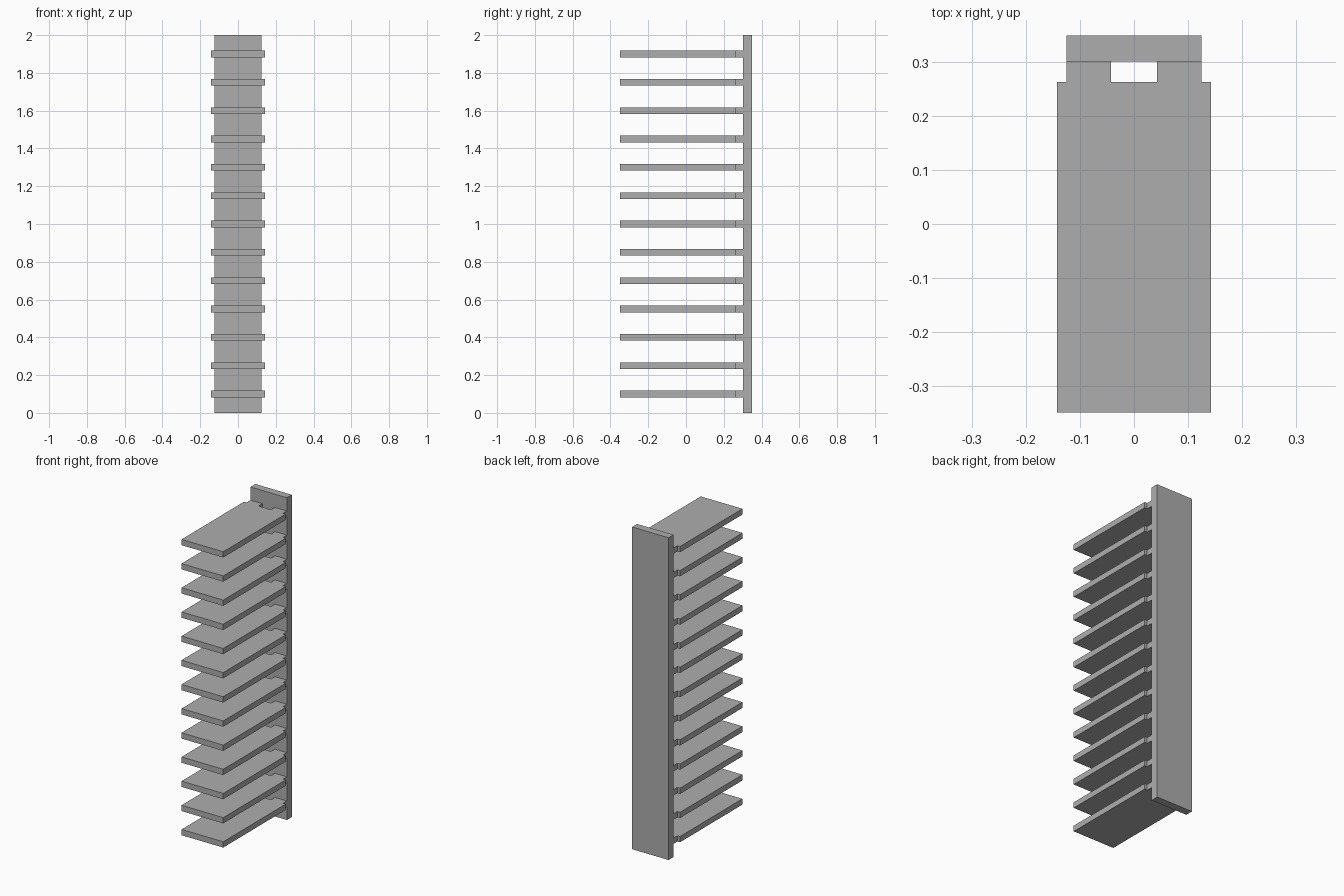
import bpy
import bmesh

cube = bpy.data.objects.get("Cube")
if cube:
    bpy.data.objects.remove(cube, do_unlink=True)

grey = bpy.data.materials.new("plain_grey")
grey.use_nodes = True
colour = (0.42, 0.42, 0.42, 1)
grey.diffuse_color = colour
grey.node_tree.nodes["Principled BSDF"].inputs["Base Color"].default_value = colour

HEIGHT = 2.0
FRONT, BACK = -0.349, 0.349
PANEL_FRONT = 0.301      # front face of the back panel
SHELF_BACK = 0.263       # where the shelf narrows into its two tabs
HALF_SHELF, HALF_PANEL, HALF_SLOT = 0.143, 0.125, 0.043
THICK, COUNT, FIRST, STEP = 0.036, 13, 0.1, 0.15


def extrude_profile(name, points, thickness):
    """Flat outline raised upward into a solid."""
    bm = bmesh.new()
    face = bm.faces.new([bm.verts.new((x, y, 0)) for x, y in points])
    raised = bmesh.ops.extrude_face_region(bm, geom=[face])
    top = [v for v in raised["geom"] if isinstance(v, bmesh.types.BMVert)]
    bmesh.ops.translate(bm, verts=top, vec=(0, 0, thickness))
    bmesh.ops.recalc_face_normals(bm, faces=bm.faces)
    mesh = bpy.data.meshes.new(name)
    bm.to_mesh(mesh)
    bm.free()
    mesh.materials.append(grey)
    return mesh


def place(name, mesh, z):
    obj = bpy.data.objects.new(name, mesh)
    obj.location.z = z
    bpy.context.collection.objects.link(obj)


def mirrored(half):
    """Complete an outline given only its +x half."""
    return half + [(-x, y) for x, y in reversed(half)]


# Upright back panel
panel = mirrored([(HALF_PANEL, PANEL_FRONT), (HALF_PANEL, BACK)])
place("back_panel", extrude_profile("back_panel", panel, HEIGHT), 0)

# Shelves, each joined to the panel by two tabs with a slot between them
shelf = mirrored([
    (HALF_SHELF, FRONT), (HALF_SHELF, SHELF_BACK),
    (HALF_PANEL, SHELF_BACK), (HALF_PANEL, PANEL_FRONT),
    (HALF_SLOT, PANEL_FRONT), (HALF_SLOT, SHELF_BACK),
])
shelf_mesh = extrude_profile("shelf", shelf, THICK)
for i in range(COUNT):
    place(f"shelf_{i + 1}", shelf_mesh, FIRST + i * STEP - THICK / 2)
